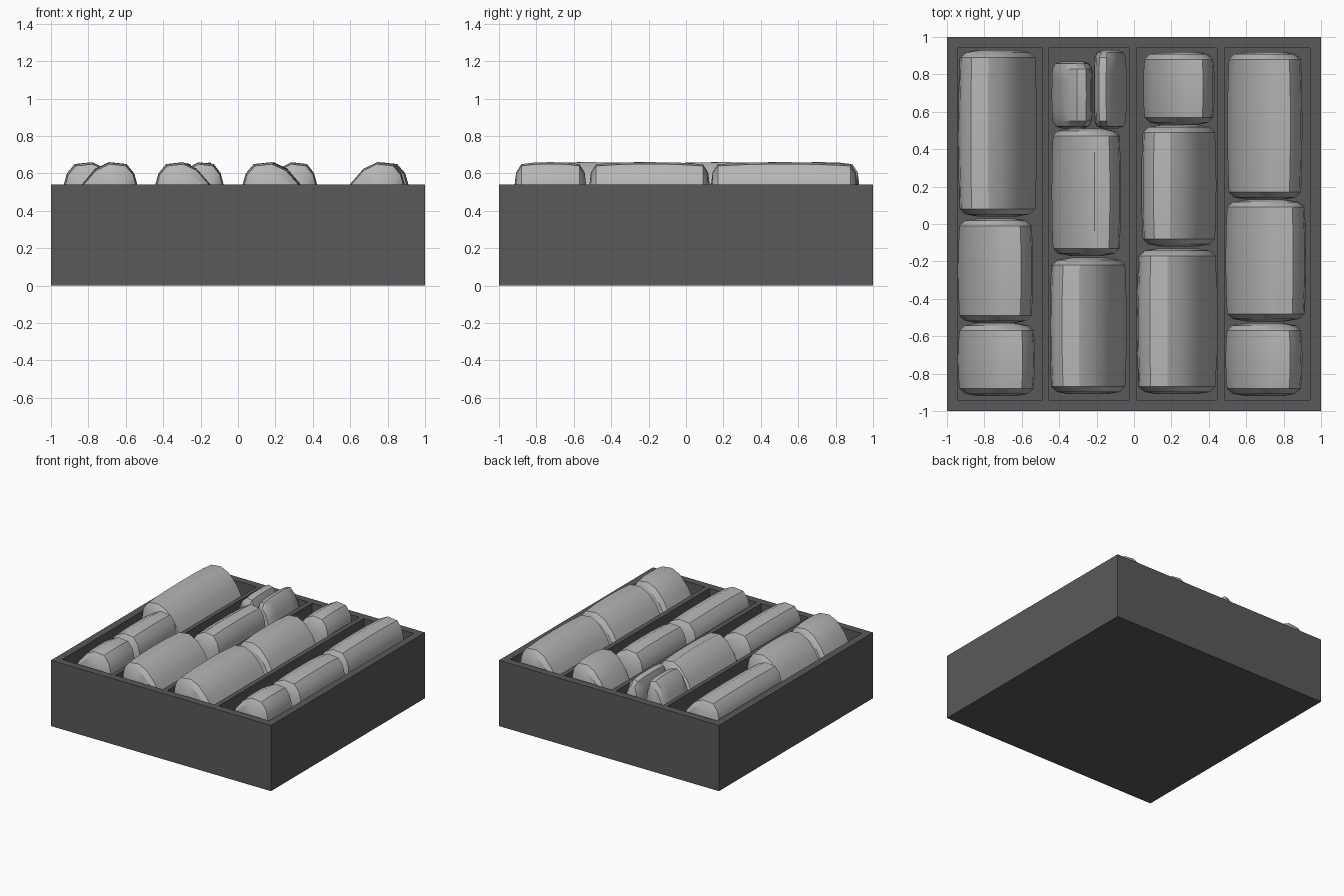
import bpy, bmesh, math

if "Cube" in bpy.data.objects:
    bpy.data.objects.remove(bpy.data.objects["Cube"])


def material(name, v):
    m = bpy.data.materials.new(name)
    m.diffuse_color = (v, v, v, 1)
    m.use_nodes = True
    m.node_tree.nodes["Principled BSDF"].inputs["Base Color"].default_value = m.diffuse_color
    return m


dark = material("dark grey", 0.1)
stone_grey = material("stone grey", 0.47)


def finish(bm, name, mat, smooth=False):
    bmesh.ops.recalc_face_normals(bm, faces=bm.faces[:])
    me = bpy.data.meshes.new(name)
    bm.to_mesh(me)
    bm.free()
    ob = bpy.data.objects.new(name, me)
    bpy.context.collection.objects.link(ob)
    me.materials.append(mat)
    if smooth:
        bpy.ops.object.select_all(action='DESELECT')
        ob.select_set(True)
        bpy.context.view_layer.objects.active = ob
        bpy.ops.object.shade_smooth_by_angle(angle=math.radians(28))
    return ob


# Tray: rim grid, pockets pushed down, outer walls and bottom
RIM, FLOOR = 0.54, 0.05
xs = [-1, -0.94, -0.49, -0.455, -0.025, 0.015, 0.445, 0.485, 0.94, 1]
ys = [-1, -0.94, 0.94, 1]
bm = bmesh.new()
grid = [[bm.verts.new((x, y, RIM)) for y in ys] for x in xs]
pockets = []
for i in range(len(xs) - 1):
    for j in range(len(ys) - 1):
        f = bm.faces.new((grid[i][j], grid[i + 1][j], grid[i + 1][j + 1], grid[i][j + 1]))
        if j == 1 and i % 2 == 1:
            pockets.append(f)
border = [e for e in bm.edges if e.is_boundary]
for f in pockets:
    r = bmesh.ops.extrude_face_region(bm, geom=[f])
    for v in r["geom"]:
        if isinstance(v, bmesh.types.BMVert):
            v.co.z = FLOOR
    if f.is_valid:
        bm.faces.remove(f)
r = bmesh.ops.extrude_edge_only(bm, edges=border)
for v in r["geom"]:
    if isinstance(v, bmesh.types.BMVert):
        v.co.z = 0
bmesh.ops.contextual_create(bm, geom=[e for e in r["geom"] if isinstance(e, bmesh.types.BMEdge)])
finish(bm, "divided_tray", dark)

# Leaning stone cross-section: (fraction of width from ridge side, height)
SECTION = [(0.0, 0.44), (0.02, 0.54), (0.06, 0.60), (0.16, 0.65), (0.38, 0.66),
           (0.56, 0.625), (0.74, 0.54), (0.90, 0.41), (1.0, 0.27), (0.98, 0.15),
           (0.86, 0.07), (0.62, 0.055), (0.35, 0.10), (0.12, 0.24)]


def stone(n, x0, x1, y0, y1, side):
    bm = bmesh.new()
    ln = y1 - y0
    # (position along length, section scale)
    stations = [(0, 0.5), (0.012, 0.82), (0.04, 0.965), (ln * 0.28, 0.995), (ln / 2, 1.0),
                (ln * 0.72, 0.995), (ln - 0.04, 0.965), (ln - 0.012, 0.82), (ln, 0.5)]
    rings = []
    for d, s in stations:
        ring = []
        for u, z in SECTION:
            u = 0.5 + (u - 0.5) * s
            if side == 'R':
                u = 1 - u
            ring.append(bm.verts.new((x0 + u * (x1 - x0), y0 + d, 0.36 + (z - 0.36) * s)))
        rings.append(ring)
    k = len(SECTION)
    for a, b in zip(rings, rings[1:]):
        for i in range(k):
            bm.faces.new((a[i], a[(i + 1) % k], b[(i + 1) % k], b[i]))
    bm.faces.new(rings[0])
    bm.faces.new(rings[-1])
    finish(bm, "stone_%02d" % n, stone_grey, True)


# Stones in the four compartments: x range, y range, ridge side
STONES = [
    (-0.94, -0.52, 0.04, 0.93, 'L'), (-0.94, -0.54, -0.53, 0.03, 'R'), (-0.94, -0.53, -0.92, -0.53, 'R'),
    (-0.44, -0.22, 0.51, 0.87, 'R'), (-0.215, -0.04, 0.51, 0.93, 'L'),
    (-0.44, -0.07, -0.17, 0.51, 'R'), (-0.45, -0.04, -0.91, -0.18, 'L'),
    (0.05, 0.43, 0.53, 0.92, 'R'), (0.04, 0.44, -0.12, 0.53, 'L'), (0.016, 0.444, -0.91, -0.13, 'L'),
    (0.50, 0.90, 0.13, 0.92, 'R'), (0.49, 0.92, -0.52, 0.13, 'R'), (0.49, 0.90, -0.92, -0.53, 'R'),
]
for n, s in enumerate(STONES, 1):
    stone(n, *s)
